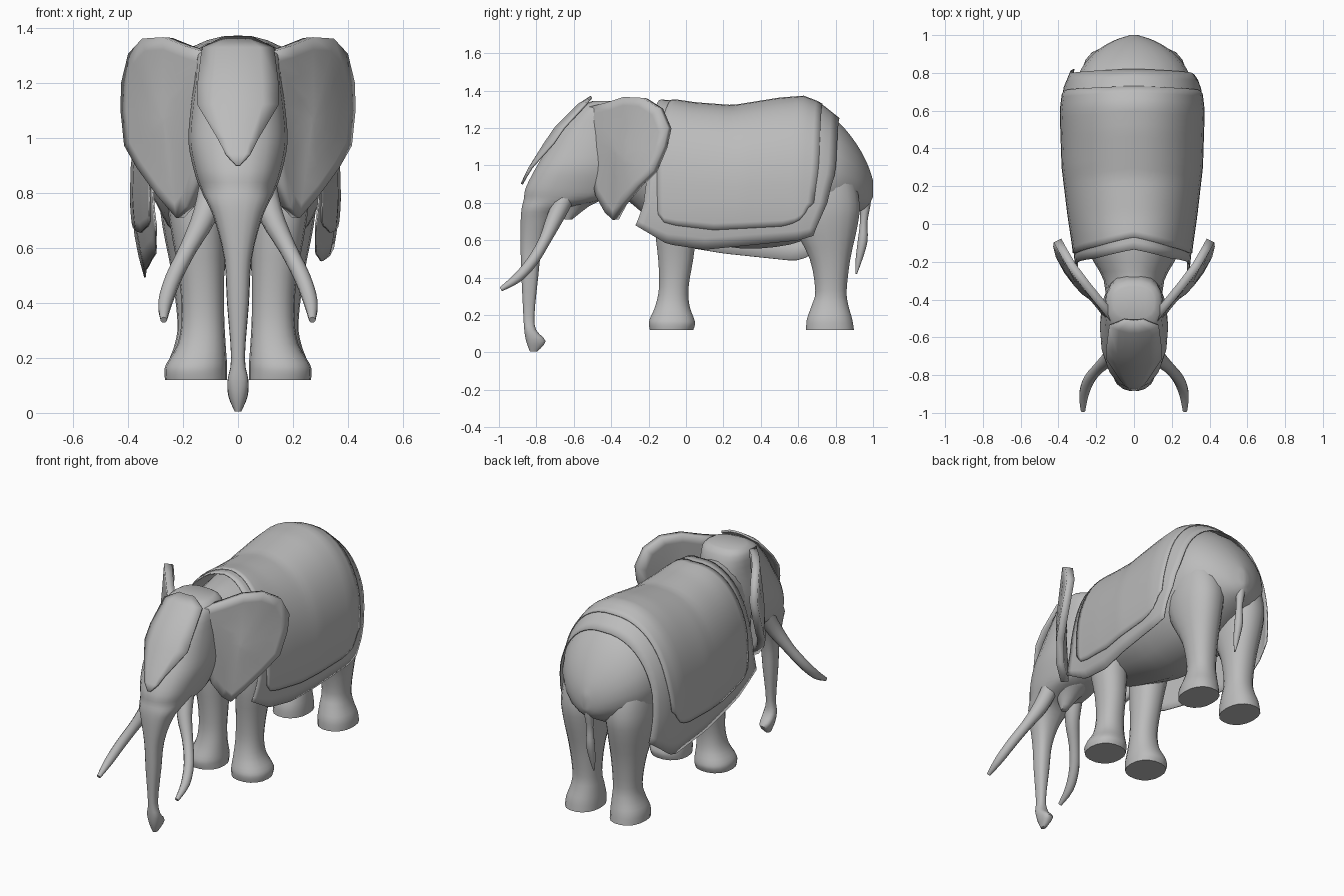
import bpy, bmesh, math
from mathutils import Vector

if "Cube" in bpy.data.objects:
    bpy.data.objects.remove(bpy.data.objects["Cube"], do_unlink=True)

grey = bpy.data.materials.new("plain grey")
grey.use_nodes = True
grey.diffuse_color = (0.5, 0.5, 0.5, 1)
grey.node_tree.nodes["Principled BSDF"].inputs["Base Color"].default_value = (0.5, 0.5, 0.5, 1)
parts = []


def finish(name, bm, thickness=0):
    bmesh.ops.recalc_face_normals(bm, faces=bm.faces)
    mesh = bpy.data.meshes.new(name)
    bm.to_mesh(mesh)
    bm.free()
    mesh.materials.append(grey)
    ob = bpy.data.objects.new(name, mesh)
    bpy.context.collection.objects.link(ob)
    if thickness:
        mod = ob.modifiers.new("thickness", "SOLIDIFY")
        mod.thickness, mod.offset = thickness, 0
    parts.append(ob)


def skin(bm, rows, closed, start_cap=True):
    """Bridge rows of points with quads."""
    rows = [[bm.verts.new(p) for p in row] for row in rows]
    for a, b in zip(rows, rows[1:]):
        n = len(a)
        for i in range(n if closed else n - 1):
            j = (i + 1) % n
            bm.faces.new((a[i], a[j], b[j], b[i]))
    if closed and start_cap:
        bm.faces.new(rows[0])
    if closed:
        bm.faces.new(rows[-1])


def smooth_rows(rows, steps=3):
    """Resample a table of sections with a Catmull-Rom spline."""
    out = []
    for k in range(len(rows) - 1):
        p = [rows[max(0, min(len(rows) - 1, k + d))] for d in (-1, 0, 1, 2)]
        for s in range(steps):
            t = s / steps
            out.append([b + 0.5 * t * (c - a + t * (2*a - 5*b + 4*c - d + t * (3*(b - c) + d - a)))
                        for a, b, c, d in zip(*p)])
    return out + [list(rows[-1])]


def loft(name, sections, axis, power=1.0, n=18):
    """Sections: position on axis, low and high of the other axis, low and high x."""
    rows = []
    for t, a0, a1, x0, x1 in smooth_rows(sections):
        row = []
        for i in range(n):
            c, s = (math.copysign(abs(f) ** power, f) for f in
                    (math.cos(math.tau * i / n), math.sin(math.tau * i / n)))
            x, a = (x0 + x1 + (x1 - x0) * c) / 2, (a0 + a1 + (a1 - a0) * s) / 2
            row.append((x, a, t) if axis == "z" else (x, t, a))
        rows.append(row)
    bm = bmesh.new()
    skin(bm, rows, True)
    finish(name, bm)


def tube(name, path, n=10):
    """Round tapered tube through points with radius."""
    path = smooth_rows(path)
    rows = []
    for k, p in enumerate(path):
        d = Vector(path[min(k + 1, len(path) - 1)][:3]) - Vector(path[max(k - 1, 0)][:3])
        u = d.cross(Vector((1, 0, 0.01))).normalized()
        v = d.cross(u).normalized()
        rows.append([Vector(p[:3]) + p[3] * (u * math.cos(math.tau * i / n) + v * math.sin(math.tau * i / n))
                     for i in range(n)])
    bm = bmesh.new()
    skin(bm, rows, True)
    finish(name, bm)


def lookup(table, t):
    """Piecewise linear value in a table of pairs."""
    for (a, u), (b, v) in zip(table, table[1:]):
        if t <= b:
            return u + (v - u) * max(0, t - a) / (b - a)
    return table[-1][1]


# torso from neck to rump
torso = [(-.46, .88, 1.3, .15), (-.3, .8, 1.28, .16), (-.15, .67, 1.3, .24), (.05, .6, 1.31, .3),
         (.3, .55, 1.29, .33), (.55, .57, 1.32, .34), (.7, .63, 1.31, .32), (.82, .69, 1.23, .28),
         (.91, .74, 1.12, .205), (.97, .78, 1.01, .11), (1.0, .83, .92, .02)]
loft("torso", [(y, a, b, -w, w) for y, a, b, w in torso], "y")

# head running down into the trunk
head = [(1.345, -.5, -.33, .11), (1.31, -.57, -.29, .15), (1.2, -.675, -.26, .16), (1.08, -.75, -.27, .175),
        (.98, -.81, -.3, .18), (.88, -.86, -.35, .16), (.82, -.87, -.42, .14), (.77, -.88, -.64, .115),
        (.7, -.885, -.72, .085), (.56, -.885, -.77, .05), (.4, -.88, -.79, .04), (.2, -.87, -.81, .025),
        (.12, -.865, -.8, .038), (.06, -.855, -.75, .035), (.005, -.835, -.795, .012)]
loft("head_and_trunk", [(z, a, b, -w, w) for z, a, b, w in head], "z", 0.8)
loft("lower_jaw", [(.95, -.72, -.4, -.13, .13), (.84, -.7, -.42, -.1, .1),
                   (.78, -.67, -.52, -.06, .06), (.71, -.65, -.61, -.02, .02)], "z")

front_leg = [(.95, -.16, .14, .06, .28), (.7, -.17, .07, .05, .25), (.5, -.15, .04, .05, .215),
             (.35, -.145, .015, .05, .205), (.25, -.165, .02, .045, .22), (.18, -.195, .045, .04, .26),
             (.15, -.2, .05, .04, .268), (.12, -.195, .04, .04, .265)]
rear_leg = [(1.1, .64, .78, .08, .22), (.95, .57, .89, .03, .27), (.8, .55, .93, .02, .285),
            (.68, .57, .92, .03, .275), (.5, .66, .88, .05, .24), (.33, .69, .86, .06, .22),
            (.25, .67, .87, .055, .23), (.18, .645, .89, .05, .255), (.12, .64, .9, .05, .26)]
ear_outline = [(.1, 1.31), (.18, 1.335), (.255, 1.365), (.33, 1.36), (.38, 1.305), (.405, 1.2), (.408, 1.1),
               (.395, .97), (.35, .89), (.28, .79), (.21, .71), (.175, .75), (.14, .84), (.11, 1.0), (.09, 1.15)]
ear_depth = [(.08, -.53), (.15, -.46), (.2, -.38), (.3, -.27), (.36, -.17), (.42, -.06)]

for side, label in ((1, "left"), (-1, "right")):
    for name, table in (("front_leg", front_leg), ("rear_leg", rear_leg)):
        loft(f"{label}_{name}", [(z, a, b, side * i, side * o) for z, a, b, i, o in table], "z", 0.9)

    tube(f"{label}_tusk", [(side * x, y, z, r) for x, y, z, r in
                           ((.09, -.64, .84, .05), (.12, -.7, .72, .045), (.18, -.755, .6, .032),
                            (.235, -.82, .49, .03), (.265, -.9, .4, .026), (.27, -.99, .338, .012))])

    # broad ear swept backwards, fanned around a raised middle
    bm = bmesh.new()
    cx, cz = .26, 1.06
    rows = []
    for f in (1, .85, .6, .3, .05):
        row = []
        for x, z in ear_outline:
            x, z = cx + (x - cx) * f, cz + (z - cz) * f
            sweep = 1.3 * max(0, 1.2 - z) * max(0, x - .2)
            row.append((side * x, lookup(ear_depth, x) - sweep - .03 * (1 - f), z))
        rows.append(row)
    skin(bm, rows, True, start_cap=False)
    finish(f"{label}_ear", bm, .045)

tube("tail", [(0, .95, .92, .03), (0, .96, .82, .03), (0, .95, .7, .02), (0, .945, .6, .026),
              (0, .925, .5, .018), (0, .91, .42, .004)])

# cloth draped over the back: a wide border layer and a panel on top
cloth_top = [(-.27, 1.3), (-.15, 1.35), (-.05, 1.345), (.05, 1.33), (.25, 1.315), (.5, 1.355),
             (.63, 1.365), (.72, 1.33), (.82, 1.25)]
cloth_width = [(-.27, .3), (-.12, .315), (.05, .34), (.3, .37), (.6, .38), (.72, .365), (.82, .325)]
widest = .8


def drape(name, lift, front, rear, hem):
    rows, half, cols = [], 16, 24
    for i in range(-half, half + 1):
        side, d = (1 if i > 0 else -1), abs(i) / half
        reach = .965 if side > 0 else 1.015
        row = []
        for k in range(cols + 1):
            y0, y1 = lookup(front, d), lookup(rear[side], d)
            y = y0 + (y1 - y0) * k / cols
            top, wide = lookup(cloth_top, y) + lift, lookup(cloth_width, y) * reach + lift
            if d < .75:
                ang = d / .75 * math.pi / 2
                x, z = wide * math.sin(ang) ** .92, widest + (top - widest) * math.cos(ang) ** .88
            else:
                z = widest + (lookup(hem[side], y) - widest) * (d - .75) / .25
                x = wide - .5 * (widest - z) ** 2
            row.append((side * x, y, z))
        rows.append(row)
    bm = bmesh.new()
    skin(bm, rows, False)
    finish(name, bm, .006)


left_hem = [(-.27, .68), (-.1, .58), (.1, .55), (.6, .6), (.7, .63)]
right_hem = [(-.27, .68), (-.1, .58), (.2, .53), (.58, .49), (.65, .51), (.82, .64)]
panel_hem = [(-.16, .76), (-.13, .7), (-.06, .68), (.15, .655), (.52, .675), (.6, .7), (.65, .76)]
left_rear = [(0, .82), (.6, .8), (1, .68)]
right_rear = [(0, .82), (.6, .8), (1, .82)]
panel_rear = [(0, .73), (.6, .71), (1, .64)]
drape("cloth_border", 0, [(0, -.135), (.3, -.18), (.6, -.2), (1, -.27)],
      {-1: right_rear, 1: left_rear}, {-1: right_hem, 1: left_hem})
drape("cloth_panel", .005, [(0, -.07), (.3, -.12), (.6, -.155), (1, -.15)],
      {-1: panel_rear, 1: panel_rear}, {-1: panel_hem, 1: panel_hem})

# pointed cloth over the forehead
bm = bmesh.new()
skin(bm, [[(w * u, y + .05 * (w * u / .15) ** 2, z) for u in (-1, -.6, -.2, .2, .6, 1)]
          for z, w, y in ((1.365, .05, -.51), (1.325, .13, -.575), (1.2, .145, -.7), (1.12, .147, -.755),
                          (.99, .07, -.835), (.94, .045, -.86), (.9, .008, -.878))], False)
finish("forehead_cloth", bm, .012)

# soft shading with sharp creases kept
for ob in parts:
    ob.select_set(True)
bpy.context.view_layer.objects.active = parts[0]
bpy.ops.object.shade_smooth_by_angle(angle=math.radians(50))
